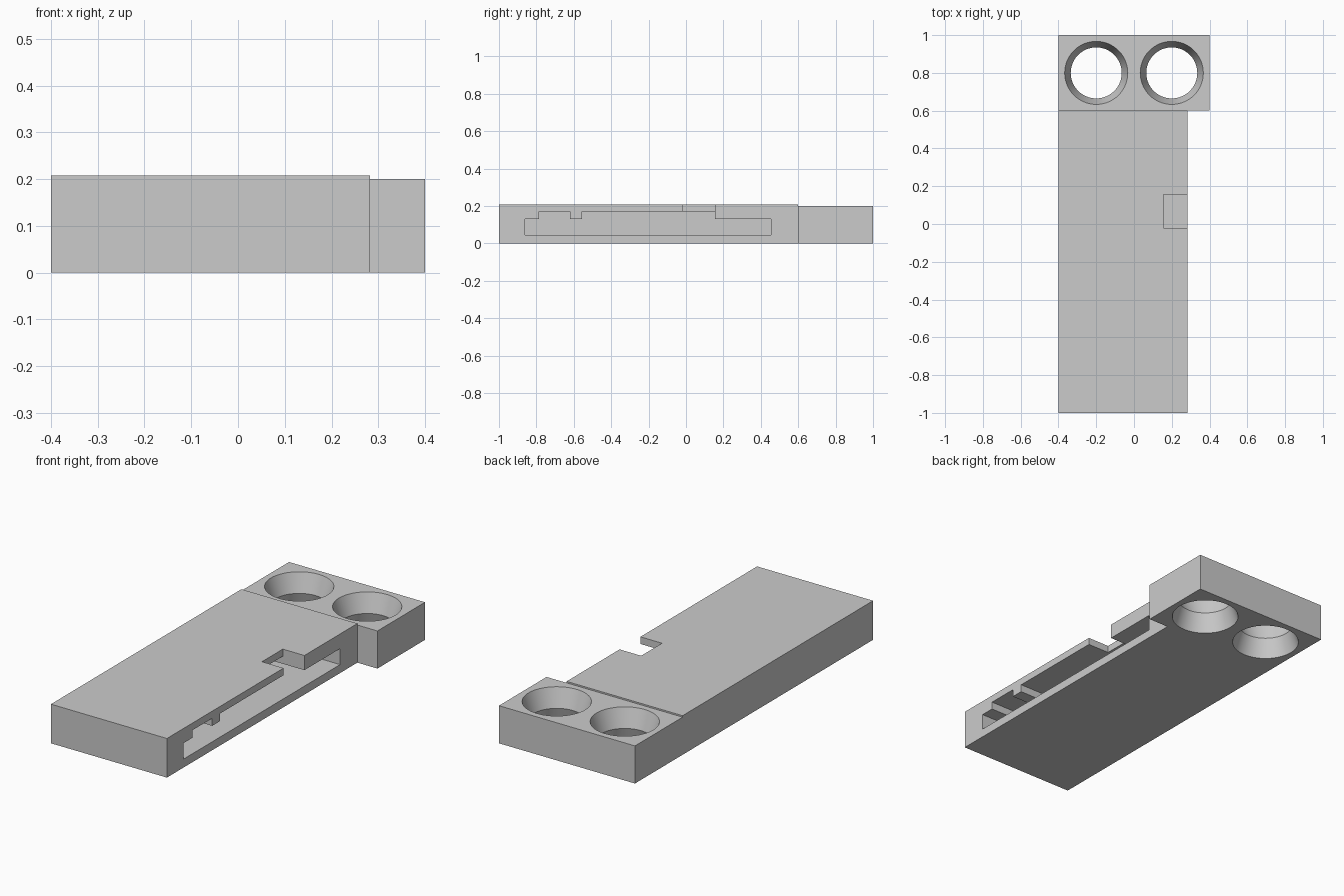
import bpy, bmesh, math

cube = bpy.data.objects.get("Cube")
if cube:
    bpy.data.objects.remove(cube, do_unlink=True)

GREY = (0.6, 0.6, 0.6)
grey = bpy.data.materials.new("plain_grey")
grey.use_nodes = True
grey.diffuse_color = (*GREY, 1)
grey.node_tree.nodes["Principled BSDF"].inputs["Base Color"].default_value = (*GREY, 1)


def finish(name, bm):
    bmesh.ops.recalc_face_normals(bm, faces=bm.faces)
    mesh = bpy.data.meshes.new(name)
    bm.to_mesh(mesh)
    bm.free()
    mesh.materials.append(grey)
    obj = bpy.data.objects.new(name, mesh)
    bpy.context.collection.objects.link(obj)
    return obj


def box(name, x, y, z):
    bm = bmesh.new()
    bmesh.ops.create_cube(bm, size=1)
    for v in bm.verts:
        v.co = [a + (c + 0.5) * (b - a) for c, (a, b) in zip(v.co, (x, y, z))]
    return finish(name, bm)


def side_prism(name, profile, x0, x1):
    """Extrude a (y, z) outline along x."""
    bm = bmesh.new()
    face = bm.faces.new([bm.verts.new((x0, y, z)) for y, z in profile])
    new = bmesh.ops.extrude_face_region(bm, geom=[face])["geom"]
    bmesh.ops.translate(bm, vec=(x1 - x0, 0, 0),
                        verts=[v for v in new if isinstance(v, bmesh.types.BMVert)])
    return finish(name, bm)


def lathe(name, profile, cx, cy, sides=64):
    """Solid of revolution from (radius, z) points."""
    bm = bmesh.new()
    rings = []
    for r, z in profile:
        angles = [math.tau * i / sides for i in range(sides)]
        rings.append([bm.verts.new((cx + r * math.cos(a), cy + r * math.sin(a), z))
                      for a in angles])
    for low, high in zip(rings, rings[1:]):
        for i in range(sides):
            j = (i + 1) % sides
            bm.faces.new((low[i], low[j], high[j], high[i]))
    bm.faces.new(rings[0])
    bm.faces.new(rings[-1])
    return finish(name, bm)


def cut(obj, cutter):
    """Subtract the cutter, then discard it."""
    mod = obj.modifiers.new("cut", "BOOLEAN")
    mod.operation, mod.solver, mod.object = "DIFFERENCE", "EXACT", cutter
    bpy.context.view_layer.update()
    graph = bpy.context.evaluated_depsgraph_get()
    mesh = bpy.data.meshes.new_from_object(obj.evaluated_get(graph))
    obj.modifiers.clear()
    obj.data = mesh
    bpy.data.objects.remove(cutter, do_unlink=True)


# Long hollow case with a stepped side slot
case = box("case_body", (-0.4, 0.282), (-1, 0.6), (0, 0.208))
low, mid, top = 0.045, 0.13, 0.17
slot = [(-0.86, low), (0.455, low), (0.455, mid), (0.155, mid), (0.155, top),
        (-0.555, top), (-0.555, mid), (-0.62, mid), (-0.62, top),
        (-0.785, top), (-0.785, mid), (-0.86, mid)]
cut(case, side_prism("slot_cutter", slot, -0.26, 0.32))

# Notch through the top, over the slot
cut(case, box("notch_cutter", (0.155, 0.32), (-0.02, 0.155), (0.1, 0.25)))

# End block with two waisted through-holes
block = box("end_block", (-0.4, 0.4), (0.6, 1), (0, 0.2))
waist, rim, over = 0.135, 0.167, 0.05
flare = waist + (rim - waist) * (0.1 + over) / 0.1
for side in (-1, 1):
    hole = [(flare, -over), (waist, 0.1), (flare, 0.2 + over)]
    cut(block, lathe("hole_cutter", hole, 0.2 * side, 0.8))

# Smooth hole walls, sharp edges elsewhere
bpy.ops.object.select_all(action="DESELECT")
for obj in (case, block):
    obj.select_set(True)
bpy.context.view_layer.objects.active = block
bpy.ops.object.shade_smooth_by_angle(angle=math.radians(25))
